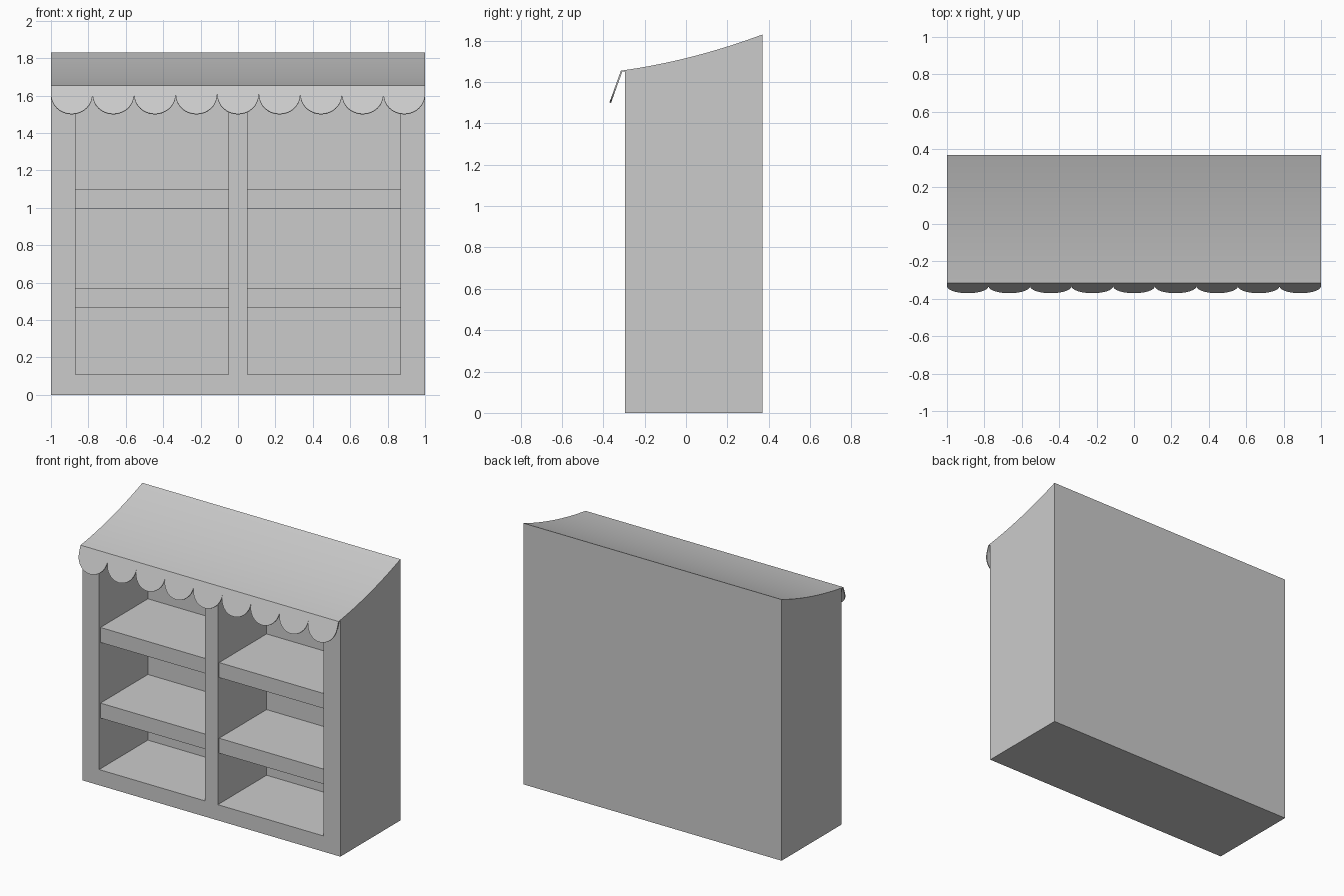
import bpy, bmesh, math
from mathutils import Vector

if "Cube" in bpy.data.objects:
    bpy.data.objects.remove(bpy.data.objects["Cube"])

FRONT, BACK = -0.295, 0.37      # cabinet depth
BAY_BACK = 0.245                # inner back wall
TOP = 1.65


def finish(bm, name):
    bmesh.ops.recalc_face_normals(bm, faces=bm.faces)
    mesh = bpy.data.meshes.new(name)
    bm.to_mesh(mesh)
    bm.free()
    ob = bpy.data.objects.new(name, mesh)
    bpy.context.collection.objects.link(ob)
    return ob


def box(name, lo, hi):
    bm = bmesh.new()
    bmesh.ops.create_cube(bm, size=1)
    for v in bm.verts:
        v.co = [(a + b) / 2 + c * (b - a) for a, b, c in zip(lo, hi, v.co)]
    return finish(bm, name)


# Cabinet: front lattice, two bays pushed inwards, outline extruded to the back
bm = bmesh.new()
xs = [-1, -0.87, -0.05, 0.05, 0.87, 1]
zs = [0, 0.11, 1.61, TOP]
grid = [[bm.verts.new((x, FRONT, z)) for x in xs] for z in zs]
cells = {}
for r in range(3):
    for c in range(5):
        cells[r, c] = bm.faces.new((grid[r][c], grid[r][c + 1],
                                    grid[r + 1][c + 1], grid[r + 1][c]))
outline = [e for e in bm.edges if e.is_boundary]
ext = bmesh.ops.extrude_edge_only(bm, edges=outline)["geom"]
for v in (g for g in ext if isinstance(g, bmesh.types.BMVert)):
    v.co.y = BACK
rear = [g for g in ext if isinstance(g, bmesh.types.BMEdge)]
bmesh.ops.holes_fill(bm, edges=rear, sides=0)
bays = [cells[1, 1], cells[1, 3]]
for f in bmesh.ops.extrude_discrete_faces(bm, faces=bays)["faces"]:
    for v in f.verts:
        v.co.y = BAY_BACK
finish(bm, "cabinet")

# Shelves, slightly set back from the cabinet front
for side, x0, x1 in (("left", -0.87, -0.05), ("right", 0.05, 0.87)):
    for level, z0, z1 in (("lower", 0.465, 0.57), ("upper", 0.995, 1.10)):
        box(f"{level}_{side}_shelf", (x0, FRONT + 0.015, z0), (x1, BAY_BACK, z1))

# Awning roof: solid wedge with a concave top
EAVE_Y, EAVE_Z, RIDGE_Z = -0.315, 1.655, 1.83
profile = [(BACK, TOP), (EAVE_Y, TOP)]
for i in range(17):
    t = i / 16
    profile.append((EAVE_Y + t * (BACK - EAVE_Y),
                    EAVE_Z + t * (RIDGE_Z - EAVE_Z) - 0.08 * t * (1 - t)))
bm = bmesh.new()
end = bm.faces.new([bm.verts.new((-1, y, z)) for y, z in profile])
ext = bmesh.ops.extrude_face_region(bm, geom=[end])["geom"]
bmesh.ops.translate(bm, vec=(2, 0, 0),
                    verts=[g for g in ext if isinstance(g, bmesh.types.BMVert)])
roof = finish(bm, "awning_roof")
bpy.context.view_layer.objects.active = roof
roof.select_set(True)
bpy.ops.object.shade_smooth_by_angle(angle=math.radians(30))

# Scalloped valance hanging from the eave, tilted forwards
COUNT, STEPS, THICK = 9, 16, 0.008
R = 1 / COUNT
hang = Vector((0, -0.055, -0.153))
drop = hang.length
hang.normalize()
inward = Vector((0, -hang.z, hang.y))
bm = bmesh.new()
for k in range(COUNT):
    cx = -1 + R * (2 * k + 1)
    pts = [(cx + R, 0), (cx - R, 0)]
    for i in range(STEPS + 1):
        a = math.pi * i / STEPS
        pts.append((cx - R * math.cos(a), drop - R + R * math.sin(a)))
    bm.faces.new([bm.verts.new(Vector((x, EAVE_Y, EAVE_Z)) + hang * d)
                  for x, d in pts])
bmesh.ops.remove_doubles(bm, verts=bm.verts, dist=1e-4)
ext = bmesh.ops.extrude_face_region(bm, geom=bm.faces[:])["geom"]
bmesh.ops.translate(bm, vec=inward * THICK,
                    verts=[g for g in ext if isinstance(g, bmesh.types.BMVert)])
finish(bm, "scalloped_valance")
